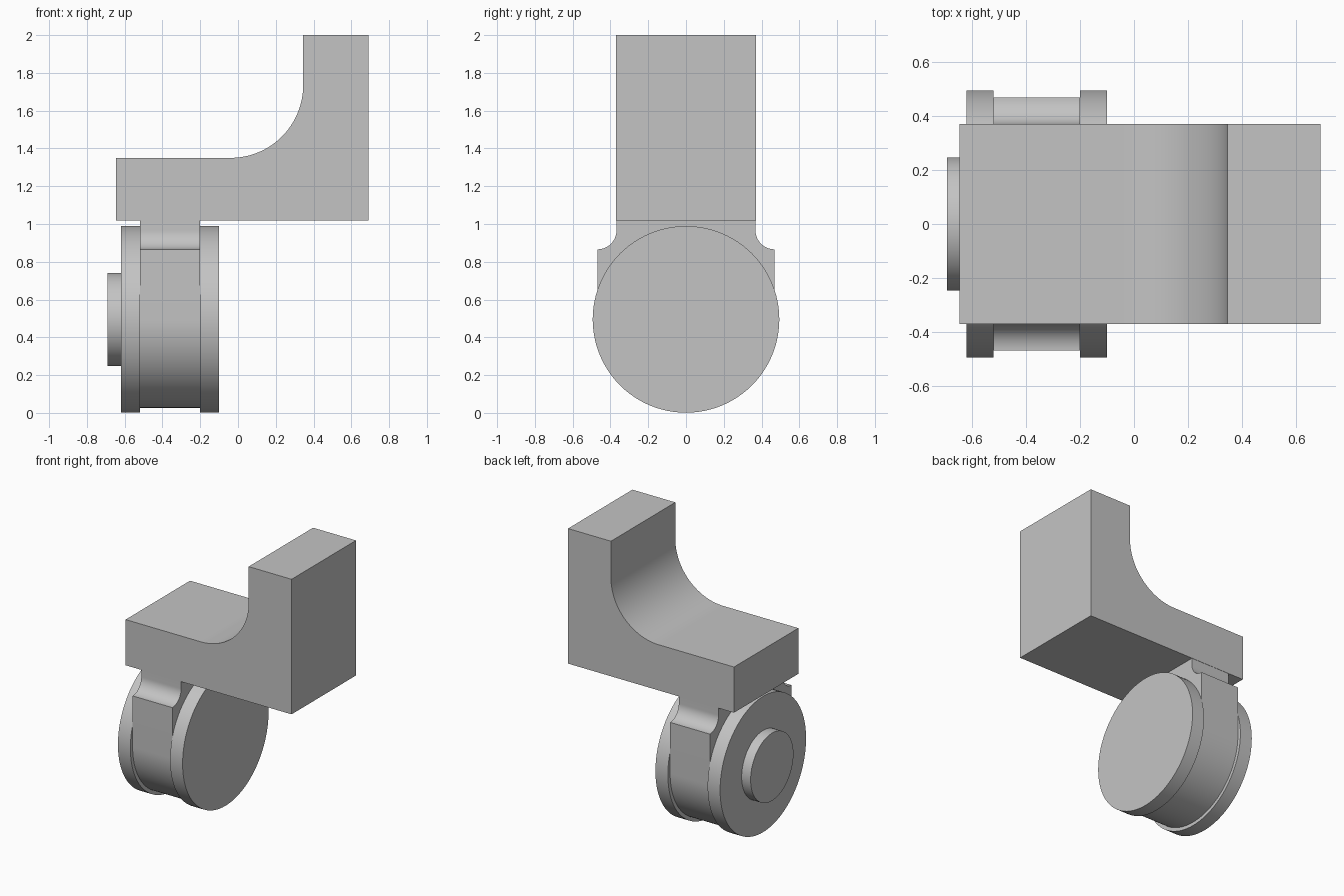
import bpy
import bmesh
import math
from mathutils import Vector

cube = bpy.data.objects.get("Cube")
if cube:
    bpy.data.objects.remove(cube, do_unlink=True)

GREY = (0.55, 0.55, 0.55, 1.0)
grey = bpy.data.materials.new("plain grey")
grey.use_nodes = True
grey.diffuse_color = GREY
grey.node_tree.nodes["Principled BSDF"].inputs["Base Color"].default_value = GREY

AXLE_Z = 0.495


def arc(cx, cy, radius, start, end, steps):
    """Points along a circular arc, angles in degrees."""
    angles = [math.radians(start + (end - start) * i / steps) for i in range(steps + 1)]
    return [(cx + radius * math.cos(a), cy + radius * math.sin(a)) for a in angles]


def prism(name, profile, place, along):
    """Extrude a closed 2D profile into a solid with smooth curved walls."""
    bm = bmesh.new()
    face = bm.faces.new([bm.verts.new(place(u, v)) for u, v in profile])
    result = bmesh.ops.extrude_face_region(bm, geom=[face], use_keep_orig=True)
    moved = [g for g in result["geom"] if isinstance(g, bmesh.types.BMVert)]
    bmesh.ops.translate(bm, verts=moved, vec=Vector(along))
    bmesh.ops.recalc_face_normals(bm, faces=bm.faces)
    mesh = bpy.data.meshes.new(name)
    bm.to_mesh(mesh)
    bm.free()
    mesh.materials.append(grey)
    obj = bpy.data.objects.new(name, mesh)
    bpy.context.collection.objects.link(obj)
    bpy.ops.object.select_all(action="DESELECT")
    obj.select_set(True)
    bpy.context.view_layer.objects.active = obj
    bpy.ops.object.shade_smooth_by_angle(angle=math.radians(30))
    return obj


def side_prism(name, profile, x0, x1):
    """Prism running along x from a y-z profile."""
    return prism(name, profile, lambda y, z: (x0, y, z), (x1 - x0, 0, 0))


def disc(name, radius, x0, x1):
    return side_prism(name, arc(0, AXLE_Z, radius, 0, 360, 96)[:-1], x0, x1)


# Angled bracket with a large concave fillet
bracket = [(-0.645, 1.018), (0.69, 1.018), (0.69, 2.0), (0.345, 2.0)]
bracket += arc(-0.04, 1.735, 0.385, 0, -90, 32) + [(-0.645, 1.35)]
prism("bracket", bracket, lambda x, z: (x, -0.37, z), (0, 0.74, 0))

# Fork housing: round underside, straight sides, filleted neck
half = [(0.468, 0.866)] + arc(0.468, 0.966, 0.1, 270, 180, 16)[1:] + [(0.368, 1.018)]
housing = arc(0, AXLE_Z, 0.468, 180, 360, 64) + half
housing += [(-y, z) for y, z in reversed(half)]
side_prism("wheel_housing", housing, -0.52, -0.2)

# Twin wheels and the axle cap
disc("right_wheel", 0.494, -0.62, -0.52)
disc("left_wheel", 0.494, -0.2, -0.1)
disc("axle_cap", 0.246, -0.692, -0.62)
